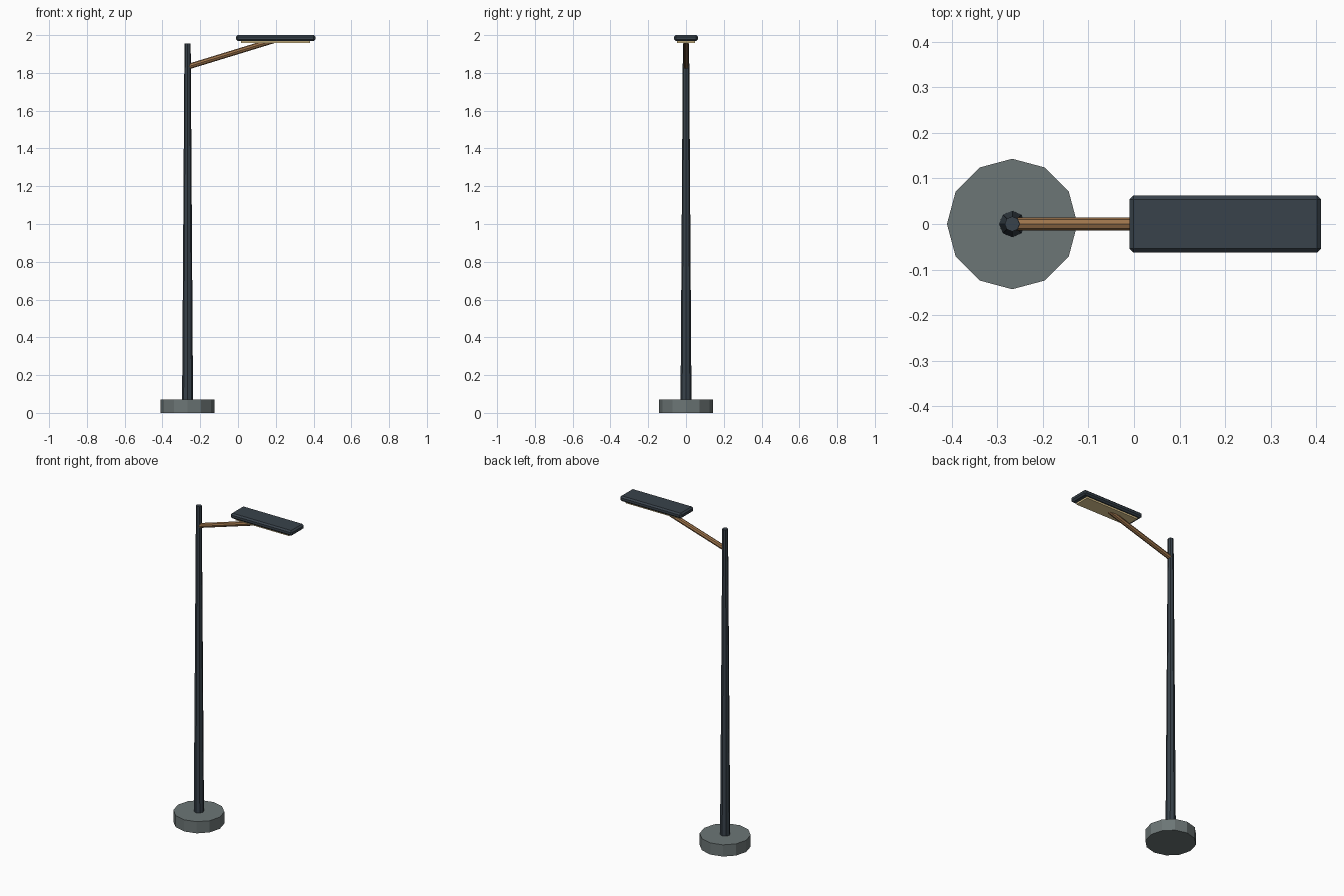
import bpy
import math
from mathutils import Vector

if "Cube" in bpy.data.objects:
    bpy.data.objects.remove(bpy.data.objects["Cube"])


def material(name, color):
    m = bpy.data.materials.new(name)
    m.diffuse_color = (*color, 1)
    m.use_nodes = True
    m.node_tree.nodes["Principled BSDF"].inputs["Base Color"].default_value = m.diffuse_color
    return m


DARK = material("dark_metal", (0.04, 0.055, 0.07))
STONE = material("grey_concrete", (0.15, 0.18, 0.18))
BRONZE = material("bronze", (0.33, 0.17, 0.07))
GLOW = material("warm_lens", (0.8, 0.62, 0.3))


def tapered(name, start, end, r1, r2, sides, mat):
    """Straight faceted tube between two points."""
    a, b = Vector(start), Vector(end)
    bpy.ops.mesh.primitive_cone_add(vertices=sides, radius1=r1, radius2=r2,
                                    depth=(b - a).length, location=(a + b) / 2)
    ob = bpy.context.object
    ob.rotation_euler = (b - a).to_track_quat('Z', 'Y').to_euler()
    ob.name = name
    ob.data.materials.append(mat)
    return ob


def box(name, center, size, mat, bevel=0):
    bpy.ops.mesh.primitive_cube_add(size=1, location=center)
    ob = bpy.context.object
    ob.name = name
    ob.scale = size
    bpy.ops.object.transform_apply(location=False, rotation=False, scale=True)
    ob.data.materials.append(mat)
    if bevel:
        mod = ob.modifiers.new("chamfer", 'BEVEL')
        mod.width = bevel
        mod.segments = 1
    return ob


PX = -0.267  # pole axis

# Footing and tapered pole
tapered("base", (PX, 0, 0), (PX, 0, 0.072), 0.143, 0.143, 12, STONE)
tapered("pole", (PX, 0, 0.07), (PX, 0, 1.955), 0.029, 0.0165, 8, DARK)

# Sloping arm
tapered("arm", (PX, 0, 1.832), (0.19, 0, 1.972), 0.0145, 0.0145, 8, BRONZE)

# Lamp head with lens underneath
box("lamp_head", (0.2, 0, 1.984), (0.42, 0.126, 0.032), DARK, 0.009)
box("lens", (0.198, 0, 1.963), (0.365, 0.094, 0.01), GLOW)
